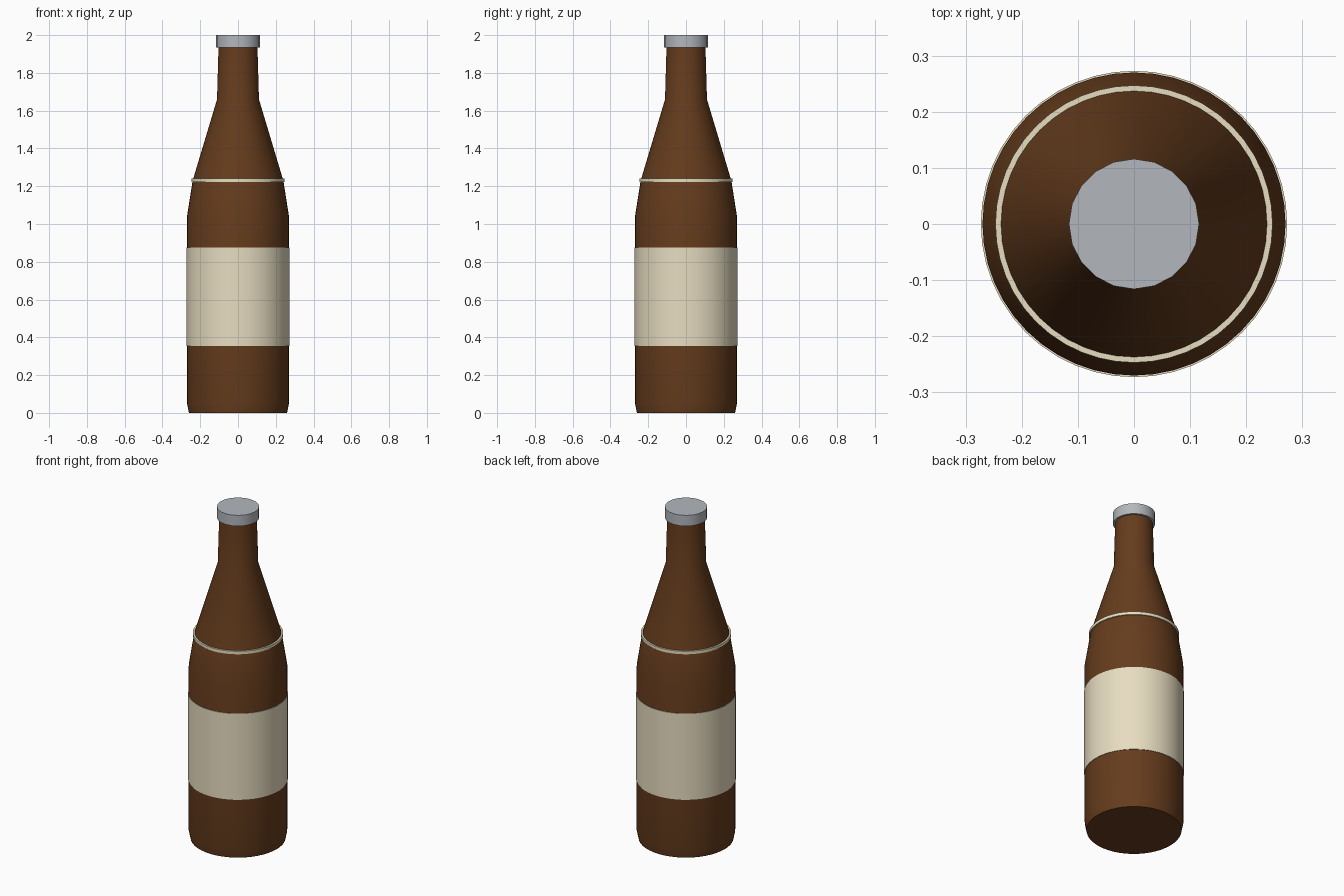
import bpy, bmesh, math

if "Cube" in bpy.data.objects:
    bpy.data.objects.remove(bpy.data.objects["Cube"])


def lathe(name, profile, sides, color=None, angle=35):
    """Revolve (radius, z) points around z; points at radius 0 close the shape."""
    bm = bmesh.new()
    verts = [bm.verts.new((r, 0, z)) for r, z in profile]
    edges = [bm.edges.new(p) for p in zip(verts, verts[1:])]
    bmesh.ops.spin(bm, geom=verts + edges, cent=(0, 0, 0), axis=(0, 0, 1),
                   angle=math.tau, steps=sides, use_duplicate=False)
    bmesh.ops.remove_doubles(bm, verts=bm.verts, dist=1e-5)
    bmesh.ops.recalc_face_normals(bm, faces=bm.faces)
    mesh = bpy.data.meshes.new(name)
    bm.to_mesh(mesh)
    bm.free()
    obj = bpy.data.objects.new(name, mesh)
    bpy.context.collection.objects.link(obj)
    if color:
        mat = bpy.data.materials.new(name + "_color")
        mat.diffuse_color = (*color, 1)
        mat.use_nodes = True
        mat.node_tree.nodes["Principled BSDF"].inputs["Base Color"].default_value = mat.diffuse_color
        mesh.materials.append(mat)
    bpy.ops.object.select_all(action='DESELECT')
    obj.select_set(True)
    bpy.context.view_layer.objects.active = obj
    bpy.ops.object.shade_smooth_by_angle(angle=math.radians(angle))
    return obj


def sleeve(name, radius, inner, z0, z1, sides, color):
    """Thin band wrapped around the bottle."""
    return lathe(name, [(inner, z0), (radius, z0), (radius, z1), (inner, z1), (inner, z0)],
                 sides, color)


BROWN = (0.13, 0.045, 0.012)
CREAM = (0.80, 0.72, 0.53)

# Glass: base, straight body, shoulder, neck
lathe("bottle_glass", [(0, 0), (0.26, 0), (0.27, 0.05), (0.27, 1.04), (0.24, 1.23),
                       (0.111, 1.66), (0.103, 1.94), (0, 1.94)], 48, BROWN)

# Paper label and shoulder ring
sleeve("paper_label", 0.273, 0.268, 0.355, 0.875, 48, CREAM)
sleeve("shoulder_ring", 0.247, 0.232, 1.222, 1.24, 48, CREAM)

# Metal cap
lathe("bottle_cap", [(0, 1.935), (0.116, 1.935), (0.116, 2.0), (0, 2.0)], 20,
      (0.45, 0.47, 0.50))
